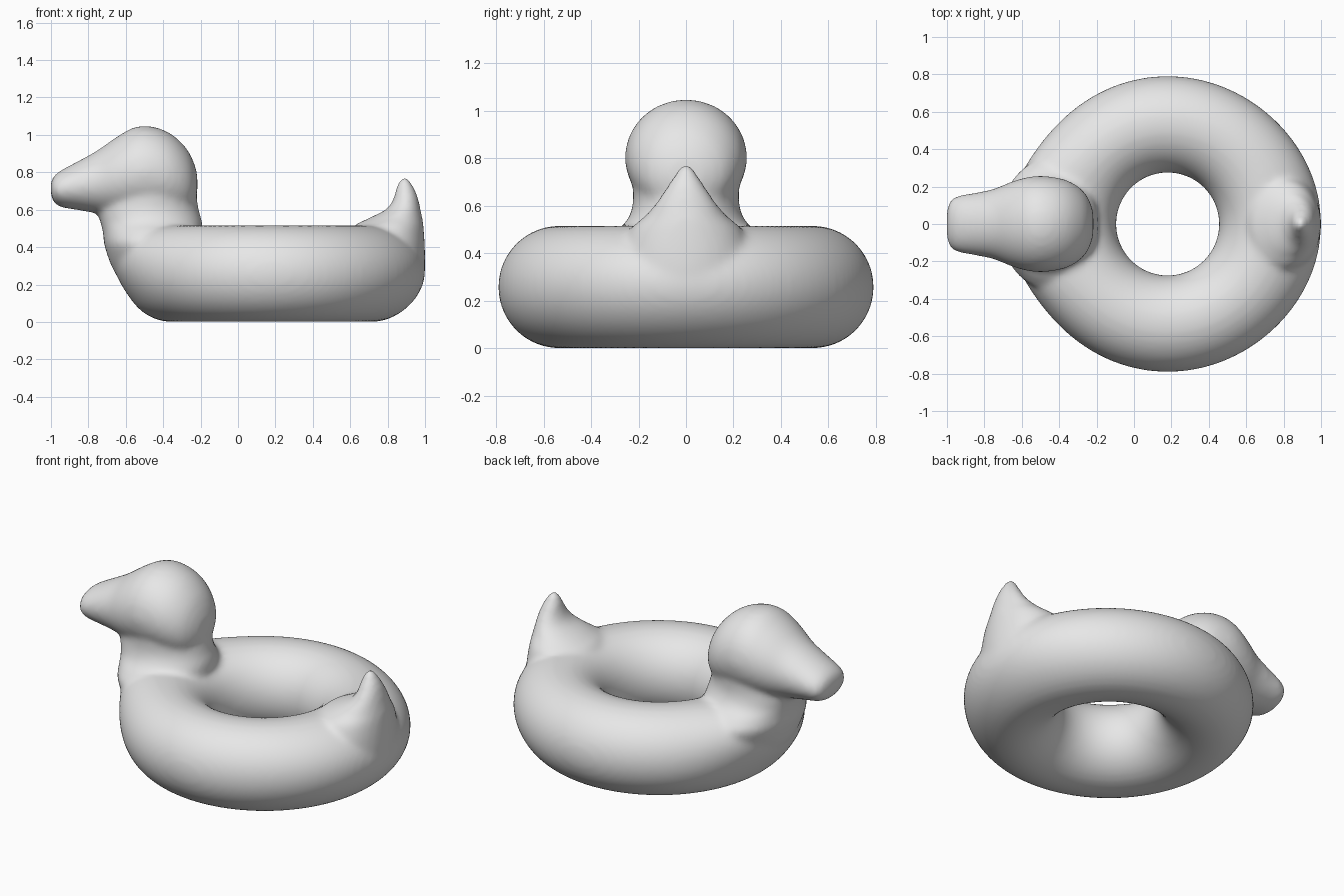
import bpy, bmesh
from math import sin, cos, pi, tau

if "Cube" in bpy.data.objects:
    bpy.data.objects.remove(bpy.data.objects["Cube"])

vinyl = bpy.data.materials.new("light_grey_vinyl")
vinyl.use_nodes = True
grey = (0.8, 0.8, 0.8, 1)
vinyl.diffuse_color = grey
vinyl.node_tree.nodes["Principled BSDF"].inputs["Base Color"].default_value = grey

SIDES = 40
bm = bmesh.new()


def loft(rings, closed=False):
    """Skin rings of points; cap the ends unless the loft closes on itself."""
    loops = [[bm.verts.new(p) for p in ring] for ring in rings]
    pairs = list(zip(loops, loops[1:]))
    if closed:
        pairs.append((loops[-1], loops[0]))
    else:
        bm.faces.new(loops[0][::-1])
        bm.faces.new(loops[-1])
    for a, b in pairs:
        n = len(a)
        for i in range(n):
            j = (i + 1) % n
            bm.faces.new((a[i], a[j], b[j], b[i]))


def smooth_rows(rows, steps=4):
    """Catmull-Rom interpolation between the profile rows."""
    out = []
    for k in range(len(rows) - 1):
        p = [rows[max(0, min(len(rows) - 1, k + d))] for d in (-1, 0, 1, 2)]
        for s in range(steps):
            t = s / steps
            out.append([b + 0.5 * t * (c - a + t * (2*a - 5*b + 4*c - d
                        + t * (3 * (b - c) + d - a))) for a, b, c, d in zip(*p)])
    return out + [rows[-1]]


def upright(rows):
    """Horizontal ellipses from rows of height, min x, max x, half width."""
    loft([[((lo + hi) / 2 + (hi - lo) / 2 * cos(i * tau / SIDES),
            w * sin(i * tau / SIDES), z) for i in range(SIDES)]
          for z, lo, hi, w in smooth_rows(rows)])


def lengthwise(rows):
    """Upright ellipses from rows of x, min z, max z, half width."""
    loft([[(x, w * cos(i * tau / SIDES),
            (lo + hi) / 2 + (hi - lo) / 2 * sin(i * tau / SIDES))
           for i in range(SIDES)] for x, lo, hi, w in smooth_rows(rows)])


# Inflated ring, swelling at the chest and slightly at the rump
def ring_point(theta, phi):
    chest = 0.11 * max(0, -cos(theta)) ** 8 * max(0, cos(phi - 0.9)) ** 2
    rump = 0.032 * max(0, cos(theta)) ** 4 * max(0, cos(phi - 0.3)) ** 2
    r = 0.533 + 0.258 * cos(phi) + chest + rump
    return (0.18 + r * cos(theta), r * sin(theta), 0.258 + 0.258 * sin(phi))


loft([[ring_point(u * tau / 96, v * tau / 48) for v in range(48)]
      for u in range(96)], closed=True)

# Neck rising out of the chest
upright([(0.14, -0.52, -0.3, 0.12), (0.25, -0.65, -0.22, 0.26),
         (0.4, -0.712, -0.2, 0.35), (0.48, -0.722, -0.19, 0.31),
         (0.53, -0.735, -0.19, 0.255), (0.6, -0.75, -0.21, 0.225),
         (0.7, -0.72, -0.225, 0.225)])

# Head and beak
lengthwise([(-1.002, 0.69, 0.745, 0.06), (-0.988, 0.645, 0.775, 0.115),
            (-0.95, 0.615, 0.808, 0.148), (-0.85, 0.597, 0.862, 0.167),
            (-0.75, 0.58, 0.918, 0.188), (-0.65, 0.565, 0.988, 0.228),
            (-0.55, 0.56, 1.042, 0.254), (-0.45, 0.56, 1.043, 0.254),
            (-0.35, 0.56, 1.0, 0.23), (-0.27, 0.58, 0.92, 0.175),
            (-0.228, 0.64, 0.83, 0.1), (-0.217, 0.7, 0.77, 0.04)])

# Tail, a pinched peak drawn up from the rump
upright([(0.18, 0.75, 0.965, 0.15), (0.3, 0.68, 0.998, 0.24),
         (0.4, 0.63, 0.999, 0.26), (0.5, 0.61, 0.993, 0.235),
         (0.55, 0.69, 0.987, 0.18), (0.6, 0.79, 0.976, 0.135),
         (0.65, 0.828, 0.966, 0.1), (0.7, 0.842, 0.95, 0.068),
         (0.745, 0.855, 0.926, 0.038), (0.775, 0.875, 0.905, 0.016)])

bmesh.ops.recalc_face_normals(bm, faces=bm.faces)
for face in bm.faces:
    face.smooth = True
mesh = bpy.data.meshes.new("bird_swim_ring")
bm.to_mesh(mesh)
bm.free()
mesh.materials.append(vinyl)
swim_ring = bpy.data.objects.new("bird_swim_ring", mesh)
bpy.context.collection.objects.link(swim_ring)

# Fuse the parts into one skin and soften the joins
fuse = swim_ring.modifiers.new("fuse", "REMESH")
fuse.mode = "VOXEL"
fuse.voxel_size = 0.017
fuse.use_smooth_shade = True
soften = swim_ring.modifiers.new("soften", "SMOOTH")
soften.factor = 0.5
soften.iterations = 10
